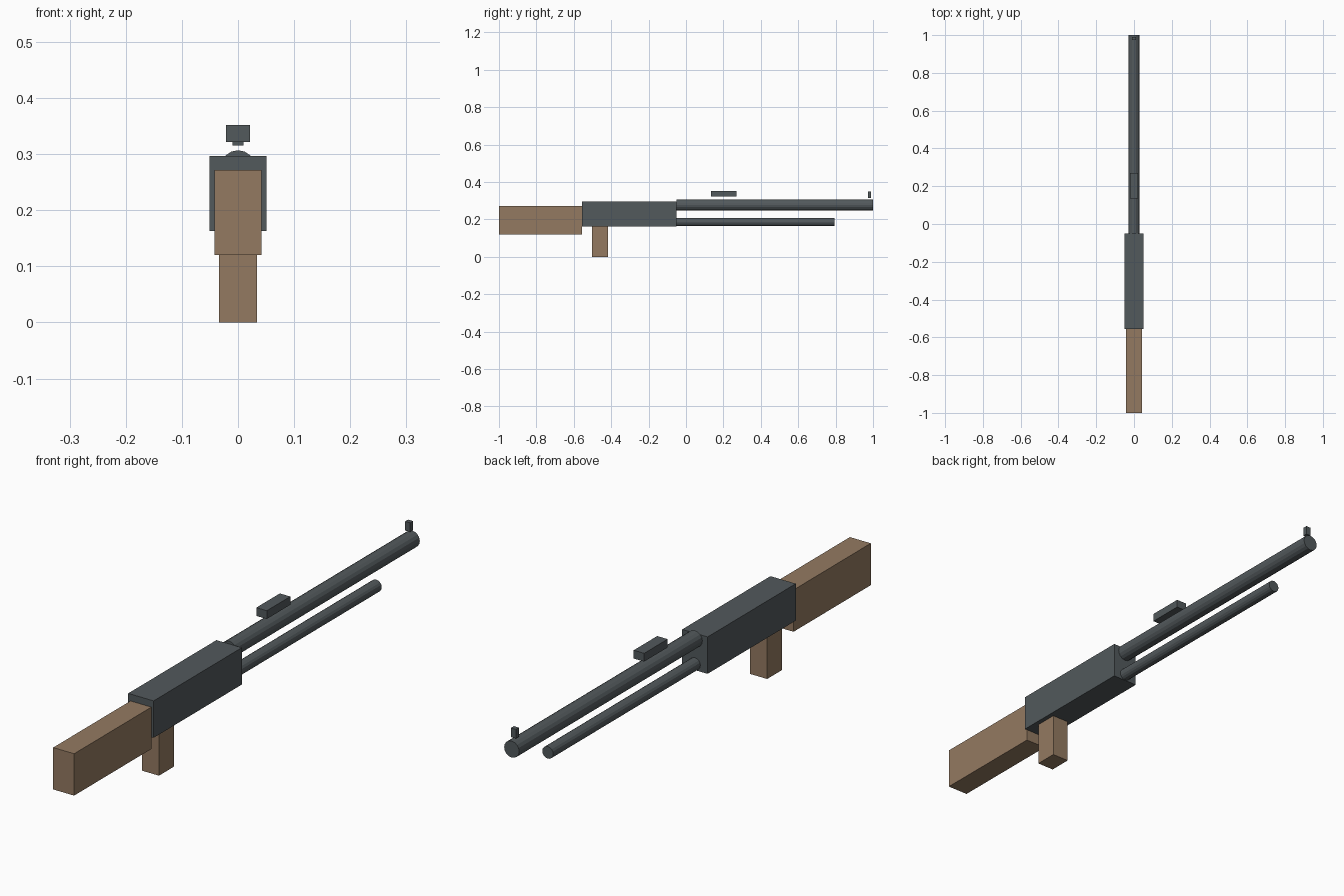
import bpy
import math

default_cube = bpy.data.objects.get("Cube")
if default_cube:
    bpy.data.objects.remove(default_cube, do_unlink=True)


def make_material(name, color):
    mat = bpy.data.materials.new(name)
    mat.use_nodes = True
    mat.diffuse_color = color
    bsdf = next(n for n in mat.node_tree.nodes if n.type == "BSDF_PRINCIPLED")
    bsdf.inputs["Base Color"].default_value = color
    return mat


wood = make_material("brown wood", (0.295, 0.194, 0.12, 1))
steel = make_material("grey steel", (0.085, 0.1, 0.107, 1))


def box(name, mat, half_width, y_range, z_range):
    """Box centred on x, given by its extents along y and z."""
    (y0, y1), (z0, z1) = y_range, z_range
    bpy.ops.mesh.primitive_cube_add(size=1, location=(0, (y0 + y1) / 2, (z0 + z1) / 2))
    obj = bpy.context.object
    obj.scale = (2 * half_width, y1 - y0, z1 - z0)
    bpy.ops.object.transform_apply(location=False, rotation=False, scale=True)
    obj.name = name
    obj.data.materials.append(mat)


def rod(name, mat, radius, y_range, z):
    """Round rod lying along y."""
    y0, y1 = y_range
    bpy.ops.mesh.primitive_cylinder_add(
        vertices=16, radius=radius, depth=y1 - y0,
        location=(0, (y0 + y1) / 2, z), rotation=(math.pi / 2, 0, 0))
    obj = bpy.context.object
    obj.name = name
    obj.data.materials.append(mat)


# Wooden furniture
box("stock", wood, 0.042, (-1, -0.557), (0.12, 0.272))
box("grip", wood, 0.034, (-0.502, -0.417), (0, 0.163))

# Receiver body
box("receiver", steel, 0.051, (-0.557, -0.051), (0.163, 0.297))

# Barrel with the shorter tube below it
rod("barrel", steel, 0.03, (-0.051, 1), 0.277)
rod("lower_tube", steel, 0.022, (-0.051, 0.793), 0.186)

# Sights floating above the barrel
box("rear_sight", steel, 0.021, (0.135, 0.27), (0.322, 0.352))
box("front_sight", steel, 0.01, (0.973, 0.99), (0.315, 0.348))
